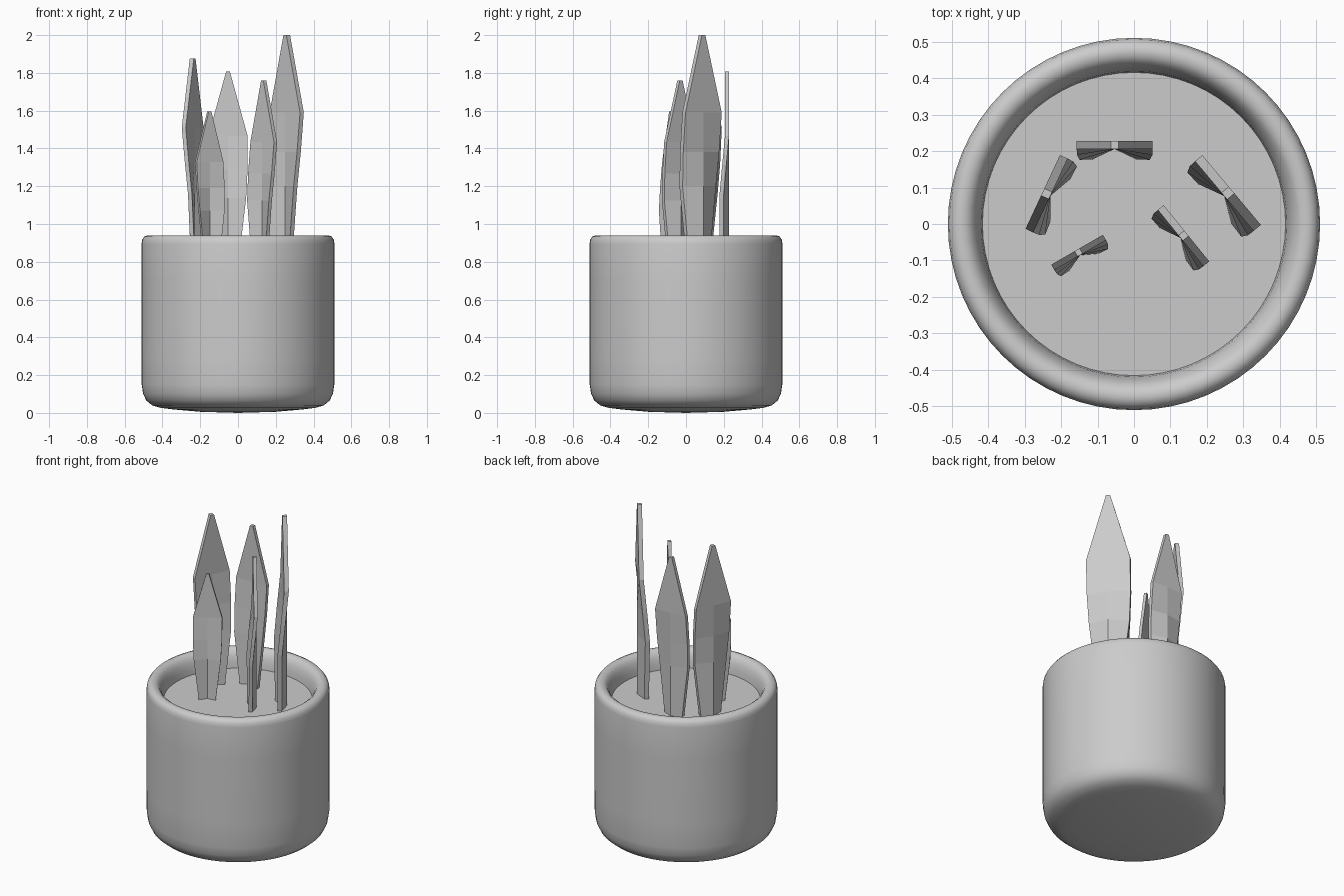
import bpy, bmesh, math

if "Cube" in bpy.data.objects:
    bpy.data.objects.remove(bpy.data.objects["Cube"])

SOIL_Z = 0.83


def make_object(name, bm):
    bmesh.ops.recalc_face_normals(bm, faces=bm.faces[:])
    mesh = bpy.data.meshes.new(name)
    bm.to_mesh(mesh)
    bm.free()
    obj = bpy.data.objects.new(name, mesh)
    bpy.context.collection.objects.link(obj)
    return obj


def lathe(name, profile, steps=64):
    bm = bmesh.new()
    verts = [bm.verts.new((r, 0, z)) for r, z in profile]
    edges = [bm.edges.new(pair) for pair in zip(verts, verts[1:])]
    bmesh.ops.spin(bm, geom=verts + edges, cent=(0, 0, 0), axis=(0, 0, 1),
                   angle=math.tau, steps=steps)
    bmesh.ops.remove_doubles(bm, verts=bm.verts[:], dist=1e-5)
    return make_object(name, bm)


def smooth(obj, angle):
    bpy.ops.object.select_all(action='DESELECT')
    obj.select_set(True)
    bpy.context.view_layer.objects.active = obj
    bpy.ops.object.shade_smooth_by_angle(angle=math.radians(angle))


# Pot: rounded base, straight wall, rolled rim and sloping inner lip
pot = lathe("pot", [
    (0, 0), (0.20, 0.006), (0.34, 0.018), (0.41, 0.027), (0.455, 0.04),
    (0.485, 0.065), (0.502, 0.10), (0.51, 0.15), (0.511, 0.30),
    (0.511, 0.70), (0.511, 0.895), (0.507, 0.918), (0.496, 0.933),
    (0.48, 0.94), (0.46, 0.938), (0.443, 0.925), (0.43, 0.90),
    (0.42, 0.865), (0.415, SOIL_Z - 0.01)])
smooth(pot, 40)

# Soil disc
lathe("soil", [(0, SOIL_Z), (0.418, SOIL_Z)])

# Leaf rings: height, half width, forward fold of the edges
RINGS = [(0, 0.072, 0.034), (0.37, 0.115, 0.036), (0.55, 0.124, 0.02),
         (0.76, 0.125, 0), (1.17, 0.012, 0)]


def leaf(name, x, y, angle, scale):
    bm = bmesh.new()
    t = 0.013
    loops = []
    for z, w, f in RINGS:
        section = [(-w, -f - t), (0, -t), (w, -f - t),
                   (w, -f + t), (0, t), (-w, -f + t)]
        loops.append([bm.verts.new((u, v, z)) for u, v in section])
    for lo, hi in zip(loops, loops[1:]):
        for i in range(6):
            j = (i + 1) % 6
            bm.faces.new((lo[i], lo[j], hi[j], hi[i]))
    # split end caps along the central fold
    for ring in (loops[0], loops[-1]):
        bm.faces.new((ring[0], ring[1], ring[4], ring[5]))
        bm.faces.new((ring[1], ring[2], ring[3], ring[4]))
    obj = make_object(name, bm)
    obj.location = (x, y, SOIL_Z)
    obj.rotation_euler.z = math.radians(angle)
    obj.scale = (scale,) * 3


# Five leaves in a ring, folding inward
leaf("leaf_right_tall", 0.258, 0.085, -50, 1.0)
leaf("leaf_left", -0.24, 0.083, 65, 0.895)
leaf("leaf_back", -0.053, 0.217, 0, 0.835)
leaf("leaf_right_small", 0.136, -0.032, -51, 0.795)
leaf("leaf_front_left", -0.152, -0.078, 30, 0.655)
